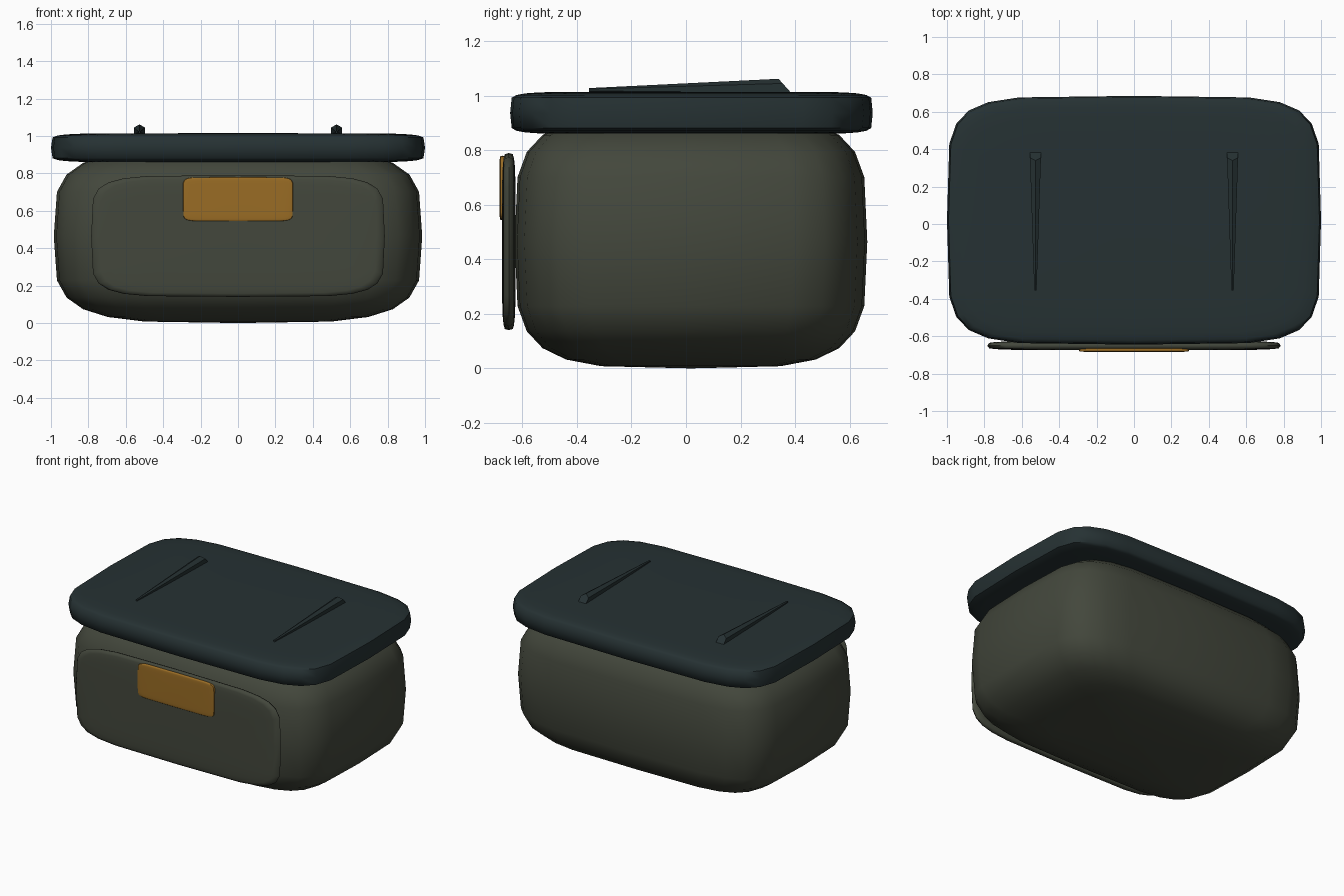
import bpy, bmesh, math

default = bpy.data.objects.get("Cube")
if default:
    bpy.data.objects.remove(default, do_unlink=True)


def material(name, color):
    m = bpy.data.materials.new(name)
    m.use_nodes = True
    rgba = (*color, 1.0)
    m.diffuse_color = rgba
    bsdf = next(n for n in m.node_tree.nodes if n.type == 'BSDF_PRINCIPLED')
    bsdf.inputs["Base Color"].default_value = rgba
    bsdf.inputs["Roughness"].default_value = 0.7
    return m


def add_object(name, bm, mat, angle):
    bmesh.ops.recalc_face_normals(bm, faces=bm.faces[:])
    mesh = bpy.data.meshes.new(name)
    bm.to_mesh(mesh)
    bm.free()
    mesh.materials.append(mat)
    ob = bpy.data.objects.new(name, mesh)
    bpy.context.scene.collection.objects.link(ob)
    bpy.ops.object.select_all(action='DESELECT')
    ob.select_set(True)
    bpy.context.view_layer.objects.active = ob
    bpy.ops.object.shade_smooth_by_angle(angle=math.radians(angle))
    return ob


def spow(v, e):
    """Signed power, used to square off a sphere."""
    v = round(v, 6)
    return math.copysign(abs(v) ** e, v) if v else 0.0


def soft_box(name, mat, center, half, plan, profile, facing_front=False):
    """Superellipsoid box; plan rounds the outline, profile the rim."""
    bm = bmesh.new()
    bmesh.ops.create_uvsphere(bm, u_segments=24, v_segments=12, radius=1)
    for v in bm.verts:
        lat = math.asin(max(-1, min(1, v.co.z)))
        lon = math.atan2(v.co.y, v.co.x)
        ring = spow(math.cos(lat), profile)
        p = (ring * spow(math.cos(lon), plan),
             ring * spow(math.sin(lon), plan),
             spow(math.sin(lat), profile))
        if facing_front:
            p = (p[0], -p[2], p[1])
        v.co = [c + h * k for c, h, k in zip(center, half, p)]
    return add_object(name, bm, mat, 60)


def rib(name, mat, x):
    """Tapered six-sided ridge with a slanted rear end."""
    bm = bmesh.new()
    rings = []
    # y, z, radius, slant of the section
    for y, z, r, slant in ((-0.355, 1.021, 0.007, 0.0), (0.37, 1.028, 0.034, 0.9)):
        ring = []
        for i in range(6):
            a = math.radians(90 + 60 * i)
            up = r * math.sin(a)
            ring.append(bm.verts.new((x + r * math.cos(a), y - slant * up, z + up)))
        rings.append(ring)
    front, rear = rings
    for i in range(6):
        j = (i + 1) % 6
        bm.faces.new((front[i], front[j], rear[j], rear[i]))
    bm.faces.new(front)
    bm.faces.new(rear)
    return add_object(name, bm, mat, 30)


olive = material("dark olive", (0.056, 0.063, 0.045))
teal = material("dark teal", (0.019, 0.031, 0.033))
amber = material("amber", (0.32, 0.15, 0.018))

# Main container and overhanging lid
soft_box("body", olive, (0, 0.018, 0.465), (0.985, 0.647, 0.465), 0.4, 0.5)
soft_box("lid", teal, (0, 0.02, 0.937), (1.0, 0.665, 0.078), 0.36, 0.25)

# Front panel and its latch
soft_box("front_panel", olive, (0, -0.65, 0.465), (0.785, 0.025, 0.325),
         0.36, 0.4, facing_front=True)
soft_box("latch", amber, (0, -0.672, 0.662), (0.295, 0.012, 0.118),
         0.2, 0.25, facing_front=True)

# Ridges on top of the lid
for side, x in (("left", 0.527), ("right", -0.527)):
    rib(side + "_lid_ridge", teal, x)
